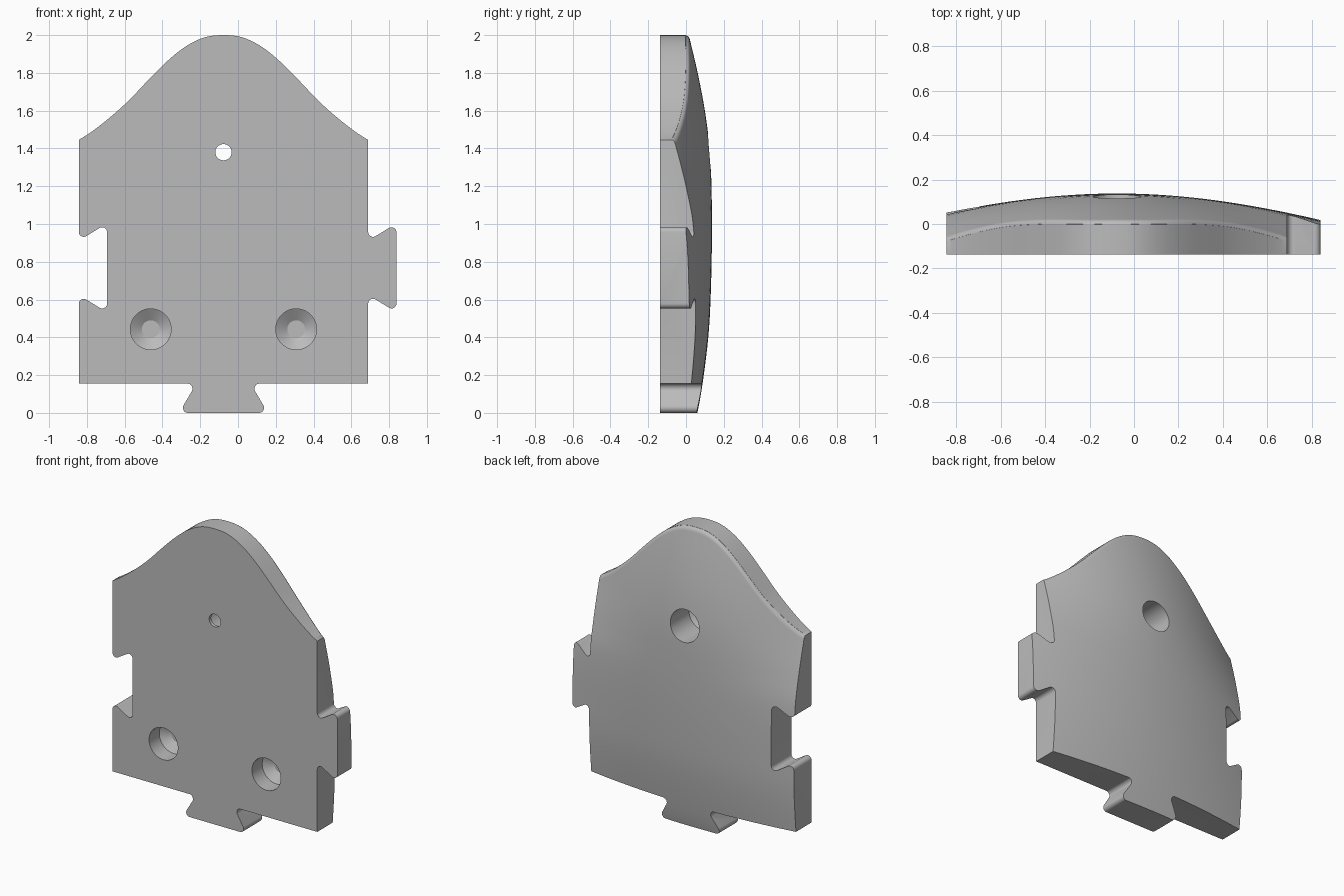
import bpy, bmesh, math
from mathutils import Matrix

cube = bpy.data.objects.get("Cube")
if cube:
    bpy.data.objects.remove(cube, do_unlink=True)

CX = -0.077      # middle of the plate body
HALF = 0.766     # half width of the body
BASE = 0.155     # bottom edge of the body
FRONT = -0.137   # flat front face

grey = bpy.data.materials.new("plain grey")
grey.use_nodes = True
grey.diffuse_color = (0.5, 0.5, 0.5, 1)
grey.node_tree.nodes["Principled BSDF"].inputs["Base Color"].default_value = (0.5, 0.5, 0.5, 1)


def curve(points):
    """Smooth interpolation through (position, value) points."""
    n = len(points)
    slopes = []
    for i in range(n):
        a, b = points[max(i - 1, 0)], points[min(i + 1, n - 1)]
        slopes.append((b[1] - a[1]) / (b[0] - a[0]))

    def value(p):
        p = min(max(p, points[0][0]), points[-1][0])
        i = 0
        while i < n - 2 and p > points[i + 1][0]:
            i += 1
        (x0, y0), (x1, y1) = points[i], points[i + 1]
        h = x1 - x0
        t = (p - x0) / h
        return (y0 * (1 + 2 * t) * (1 - t) ** 2 + h * slopes[i] * t * (1 - t) ** 2
                + y1 * t * t * (3 - 2 * t) + h * slopes[i + 1] * t * t * (t - 1))
    return value


rim_curve = curve([(-0.1, 1.988), (0, 2), (0.1, 1.988), (0.2, 1.94), (0.3, 1.86), (0.4, 1.76),
                   (0.5, 1.655), (0.6, 1.565), (0.7, 1.487), (HALF, 1.445)])
ridge = curve([(-0.1, 0.03), (0, 0.06), (0.15, 0.087), (0.4, 0.118), (0.6, 0.13), (0.9, 0.137),
               (1.2, 0.135), (1.4, 0.125), (1.6, 0.1), (1.8, 0.062), (2, 0.015)])
bend = curve([(0, 0.09), (0.6, 0.135), (1, 0.17), (1.2, 0.23), (1.44, 0.31), (1.72, 0.36), (2, 0.38)])


def rim(x):
    return rim_curve(min(abs(x - CX), HALF))


def back(x, z):
    """Depth of the domed back, with a small rounding along the top rim."""
    r = 0.022
    s = min(max(rim(x) - z, 0), r)
    drop = r - math.sqrt(r * r - (r - s) ** 2)
    return ridge(z) - bend(z) * (x - CX) ** 2 - drop


def make_object(name, bm):
    bmesh.ops.recalc_face_normals(bm, faces=bm.faces)
    mesh = bpy.data.meshes.new(name)
    bm.to_mesh(mesh)
    bm.free()
    mesh.materials.append(grey)
    ob = bpy.data.objects.new(name, mesh)
    bpy.context.collection.objects.link(ob)
    return ob


def arc(cu, cv, r, start, end, n=6):
    return [(cu + r * math.cos(math.radians(start + (end - start) * i / n)),
             cv + r * math.sin(math.radians(start + (end - start) * i / n))) for i in range(n + 1)]


# Dovetail outline: u points outward, v runs along the edge
R = 0.026
half_tab = arc(R, 0.19, R, 180, 298) + arc(0.15 - R, 0.215 - R, R, 118, 0)
tab = half_tab + [(u, -v) for u, v in reversed(half_tab)]

# Plate outline: rim, right tab, bottom tab and matching left notch
outline = []
for i in range(65):
    x = CX - HALF + 2 * HALF * i / 64
    outline.append((x, rim(x)))
MID = 0.768
outline += [(CX + HALF + u, MID + v) for u, v in tab]
outline.append((CX + HALF, BASE))
outline += [(CX + v, BASE - u * BASE / 0.15) for u, v in tab]
outline.append((CX - HALF, BASE))
outline += [(CX - HALF + u, MID + v) for u, v in reversed(tab)]

bm = bmesh.new()
face = bm.faces.new([bm.verts.new((x, FRONT, z)) for x, z in outline])
new = bmesh.ops.extrude_face_region(bm, geom=[face])["geom"]
bmesh.ops.translate(bm, vec=(0, 0.4, 0), verts=[v for v in new if isinstance(v, bmesh.types.BMVert)])
plate = make_object("wall_plate", bm)

# Domed block that trims the back of the plate
bm = bmesh.new()
rows = []
for i in range(61):
    x = -0.95 + 1.9 * i / 60
    top = rim(x)
    heights = [-0.05 + (top + 0.01) * j / 36 for j in range(37)]
    heights += [top - d for d in (0.03, 0.022, 0.015, 0.01, 0.006, 0.003, 0.001, -0.03)]
    rows.append([bm.verts.new((x, back(x, z), z)) for z in heights])
for a, b in zip(rows, rows[1:]):
    for j in range(len(a) - 1):
        bm.faces.new((a[j], a[j + 1], b[j + 1], b[j]))
border = [e for e in bm.edges if e.is_boundary]
new = bmesh.ops.extrude_edge_only(bm, edges=border)["geom"]
low = [v for v in new if isinstance(v, bmesh.types.BMVert)]
for v in low:
    v.co.y = -0.4
bmesh.ops.contextual_create(bm, geom=[e for e in new if isinstance(e, bmesh.types.BMEdge)])
dome = make_object("dome_cutter", bm)


def drill(name, x, z, profile):
    """Turned cutter from (radius, y) points."""
    bm = bmesh.new()
    rings = []
    for r, y in profile:
        rings.append([bm.verts.new((x + r * math.cos(a), y, z + r * math.sin(a)))
                      for a in [math.tau * k / 48 for k in range(48)]])
    for a, b in zip(rings, rings[1:]):
        for k in range(48):
            bm.faces.new((a[k], a[k - 1], b[k - 1], b[k]))
    bm.faces.new(rings[0])
    bm.faces.new(rings[-1])
    return make_object(name, bm)


# Two blind holes in the front, one stepped hole through from the back
cutters = [(dome, 'INTERSECT')]
for side, x in (("right", CX - 0.385), ("left", CX + 0.385)):
    cutters.append((drill(side + "_hole_cutter", x, 0.443,
                          [(0.108, -0.3), (0.108, FRONT + 0.11), (0.047, FRONT + 0.15)]), 'DIFFERENCE'))
cutters.append((drill("hanging_hole_cutter", CX, 1.38,
                      [(0.043, -0.3), (0.043, -0.115), (0.108, -0.075), (0.108, 0.3)]), 'DIFFERENCE'))

bpy.ops.object.select_all(action='DESELECT')
bpy.context.view_layer.objects.active = plate
plate.select_set(True)
for cutter, operation in cutters:
    mod = plate.modifiers.new(cutter.name, 'BOOLEAN')
    mod.operation = operation
    mod.solver = 'EXACT'
    mod.object = cutter
    bpy.ops.object.modifier_apply(modifier=mod.name)
    bpy.data.objects.remove(cutter, do_unlink=True)

bpy.ops.object.shade_smooth_by_angle(angle=math.radians(32))
